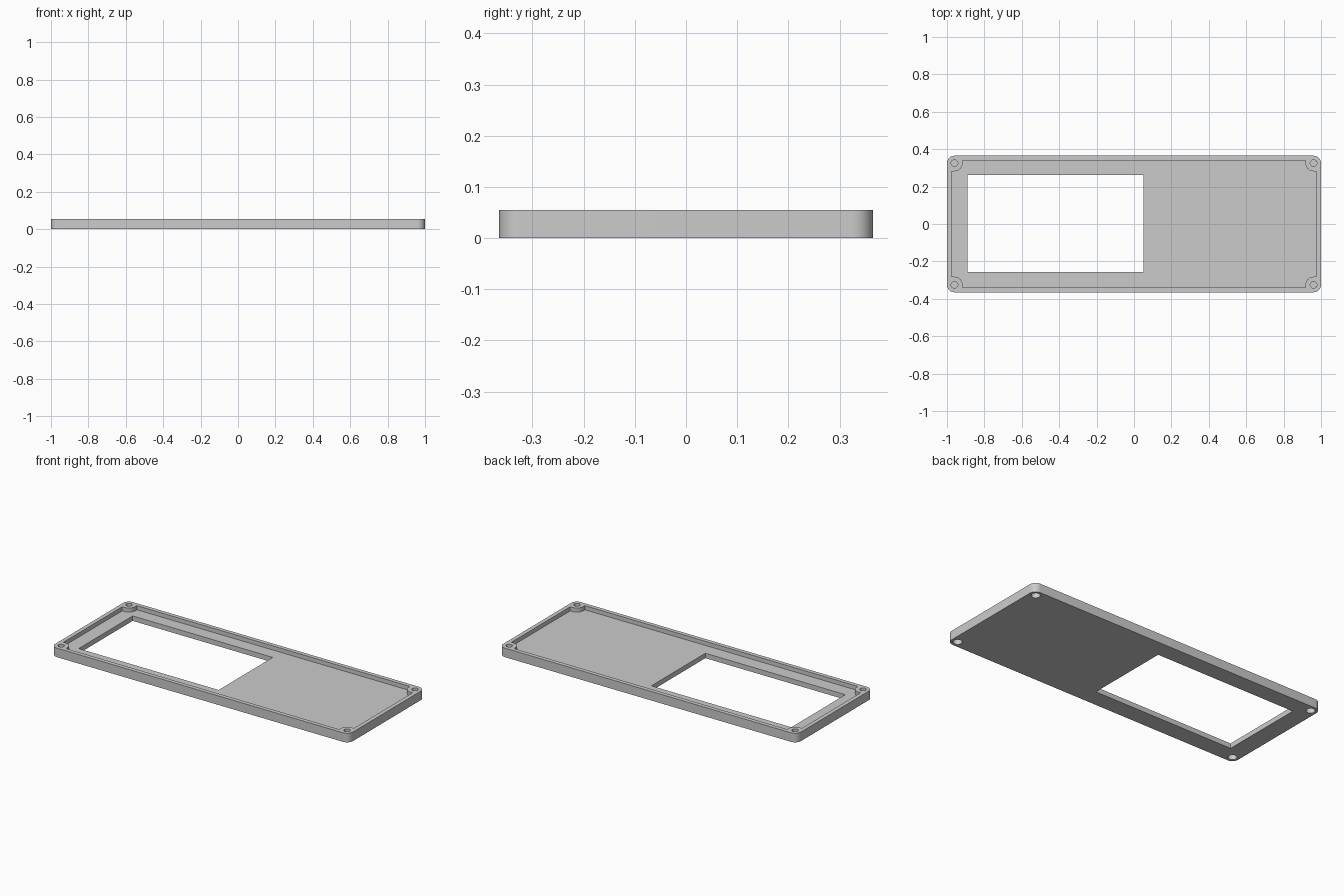
import bpy, bmesh
from math import sin, cos, pi

cube = bpy.data.objects.get("Cube")
if cube:
    bpy.data.objects.remove(cube)

HX, HY, H = 1.0, 0.365, 0.055       # half length, half depth, height
FLOOR = 0.03                        # floor thickness
RIM = 0.025                         # rim wall thickness
R = 0.04                            # outer corner radius
CX, CY = HX - R, HY - R             # screw centres
BOSS = 0.043

grey = bpy.data.materials.new("light grey plastic")
grey.use_nodes = True
colour = (0.6, 0.6, 0.6, 1)
grey.diffuse_color = colour
grey.node_tree.nodes["Principled BSDF"].inputs["Base Color"].default_value = colour


def arc(cx, cy, r, start, end, steps=12):
    angles = [start + (end - start) * i / steps for i in range(steps + 1)]
    return [(cx + r * cos(a), cy + r * sin(a)) for a in angles]


def mirrored_outline(quarter):
    """Complete a counter-clockwise first-quadrant path on all four sides."""
    left = [(-x, y) for x, y in reversed(quarter)]
    return quarter + left + [(-x, -y) for x, y in quarter + left]


def prism(name, outline, z0, z1):
    bm = bmesh.new()
    base = bm.faces.new([bm.verts.new((x, y, z0)) for x, y in outline])
    top = bmesh.ops.extrude_face_region(bm, geom=[base])["geom"]
    bmesh.ops.translate(bm, vec=(0, 0, z1 - z0),
                        verts=[v for v in top if isinstance(v, bmesh.types.BMVert)])
    bmesh.ops.recalc_face_normals(bm, faces=bm.faces)
    mesh = bpy.data.meshes.new(name)
    bm.to_mesh(mesh)
    bm.free()
    obj = bpy.data.objects.new(name, mesh)
    bpy.context.collection.objects.link(obj)
    mesh.materials.append(grey)
    return obj


def cut(target, name, outline, z0, z1):
    cutter = prism(name, outline, z0, z1)
    mod = target.modifiers.new(name, 'BOOLEAN')
    mod.operation = 'DIFFERENCE'
    mod.solver = 'EXACT'
    mod.object = cutter
    bpy.context.view_layer.objects.active = target
    bpy.ops.object.modifier_apply(modifier=name)
    bpy.data.objects.remove(cutter)


# Rounded cover plate
cover = prism("cover_plate", mirrored_outline(arc(CX, CY, R, 0, pi / 2)), 0, H)

# Recess inside the rim, stepping around the four corner bosses
ix, iy = HX - RIM, HY - RIM
boss_edge = arc(CX, CY, BOSS, 1.5 * pi, pi)
recess = mirrored_outline([(ix, CY - BOSS)] + boss_edge + [(CX - BOSS, iy)])
cut(cover, "recess_cutter", recess, FLOOR, H + 0.1)

# Rectangular display window
window = [(-0.89, -0.257), (0.05, -0.257), (0.05, 0.261), (-0.89, 0.261)]
cut(cover, "window_cutter", window, -0.1, H + 0.1)

# Corner screw holes from above, wider head pockets from below
for sx in (-1, 1):
    for sy in (-1, 1):
        for name, r, z0, z1 in (("screw_cutter", 0.018, 0.034, 0.1),
                                ("head_cutter", 0.025, -0.1, 0.03)):
            ring = arc(sx * CX, sy * CY, r, 0, 2 * pi, 32)[:-1]
            cut(cover, name, ring, z0, z1)

# Smooth corners and holes, crisp edges
bpy.ops.object.select_all(action='DESELECT')
cover.select_set(True)
bpy.context.view_layer.objects.active = cover
bpy.ops.object.shade_smooth_by_angle(angle=0.6)
